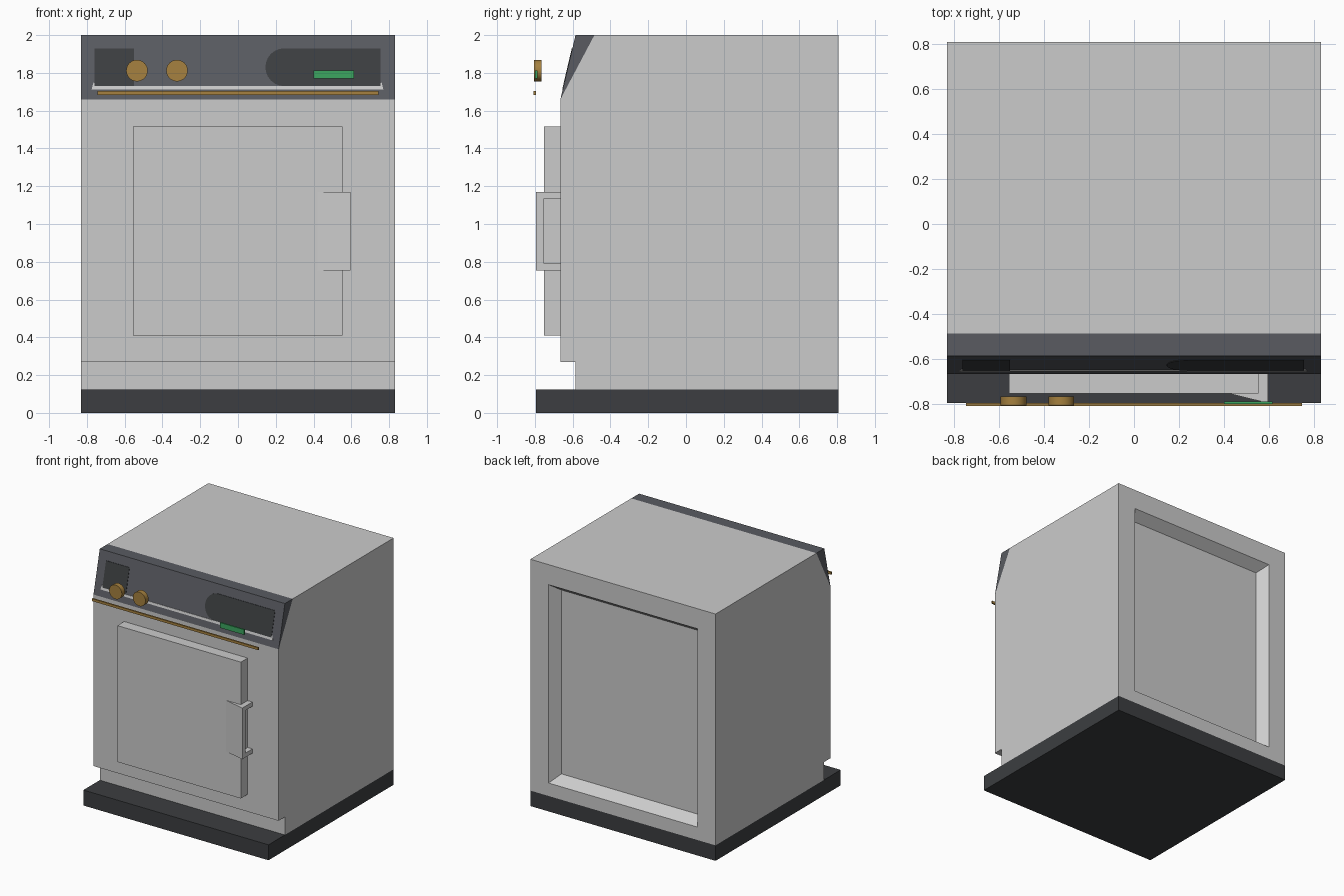
import bpy, bmesh, math
from mathutils import Vector

if "Cube" in bpy.data.objects:
    bpy.data.objects.remove(bpy.data.objects["Cube"])


def material(name, rgb):
    m = bpy.data.materials.new(name)
    m.diffuse_color = (*rgb, 1)
    m.use_nodes = True
    m.node_tree.nodes["Principled BSDF"].inputs["Base Color"].default_value = m.diffuse_color
    return m


DARK = material("charcoal", (0.045, 0.048, 0.052))
SLATE = material("slate", (0.10, 0.105, 0.12))
GOLD = material("brass", (0.38, 0.22, 0.05))
GREEN = material("green", (0.045, 0.38, 0.115))


def finish(name, bm, mat=None):
    bmesh.ops.recalc_face_normals(bm, faces=bm.faces)
    me = bpy.data.meshes.new(name)
    bm.to_mesh(me)
    bm.free()
    ob = bpy.data.objects.new(name, me)
    bpy.context.collection.objects.link(ob)
    if mat:
        me.materials.append(mat)
    return ob


def prism_mesh(points, vec):
    bm = bmesh.new()
    face = bm.faces.new([bm.verts.new(p) for p in points])
    out = bmesh.ops.extrude_face_region(bm, geom=[face], use_keep_orig=True)
    moved = [g for g in out["geom"] if isinstance(g, bmesh.types.BMVert)]
    bmesh.ops.translate(bm, verts=moved, vec=Vector(vec))
    bmesh.ops.recalc_face_normals(bm, faces=bm.faces)
    return bm


def prism(name, points, vec, mat=None):
    return finish(name, prism_mesh(points, vec), mat)


def box(name, x0, x1, y0, y1, z0, z1, mat=None):
    pts = [(x0, y0, z0), (x1, y0, z0), (x1, y1, z0), (x0, y1, z0)]
    return prism(name, pts, (0, 0, z1 - z0), mat)


def on_console(name, outline, mat=None):
    # thin plate lying on the sloping console front
    pts = [(x, -0.668 + (z - 1.66) * 0.08 / 0.34, z) for x, z in outline]
    return prism(name, pts, (0, 0.006, 0), mat)


W, BACK = 0.83, 0.807

# cabinet with toe recess and a sunken back panel
profile = [(BACK, 0.125), (BACK, 2), (-0.485, 2), (-0.665, 1.66),
           (-0.665, 0.27), (-0.585, 0.27), (-0.585, 0.125)]
bm = prism_mesh([(-W, y, z) for y, z in profile], (2 * W, 0, 0))
bm.faces.ensure_lookup_table()
rear = max(bm.faces, key=lambda f: f.calc_center_median().y)
# rim is uneven in z because the plinth sits below the cabinet
bmesh.ops.inset_region(bm, faces=[rear], thickness=0.23, depth=0)
for v in rear.verts:
    if v.co.z < 1:
        v.co.z = 0.23
bmesh.ops.inset_region(bm, faces=[rear], thickness=0.083, depth=0)
for v in rear.verts:
    v.co.y -= 0.082
finish("cabinet", bm)

# plinth
box("plinth", -W, W, -0.795, BACK, 0, 0.125, DARK)

# sloping control console
prism("console", [(-W, -0.485, 2), (-W, -0.585, 2), (-W, -0.665, 1.66)],
      (2 * W, 0, 0), SLATE)
on_console("left_panel", [(-0.76, 1.73), (-0.55, 1.73), (-0.55, 1.93), (-0.76, 1.93)], DARK)
arc = [(0.245 + 0.1 * math.cos(a), 1.83 + 0.1 * math.sin(a))
       for a in (math.pi / 2 + math.pi * i / 12 for i in range(13))]
on_console("display_panel", arc + [(0.755, 1.73), (0.755, 1.93)], DARK)
on_console("console_lip", [(-0.775, 1.712), (0.77, 1.712), (0.76, 1.75),
                           (0.735, 1.73), (-0.735, 1.73), (-0.765, 1.75)])

# knobs, indicator and trim
for side, x in (("left", -0.535), ("right", -0.323)):
    ring = [(x + 0.057 * math.cos(a), -0.805, 1.812 + 0.057 * math.sin(a))
            for a in (math.tau * i / 32 for i in range(32))]
    knob = prism(side + "_knob", ring, (0, 0.04, 0), GOLD)
    bpy.context.view_layer.objects.active = knob
    knob.select_set(True)
    bpy.ops.object.shade_smooth_by_angle()
    knob.select_set(False)
box("indicator", 0.40, 0.615, -0.799, -0.787, 1.77, 1.812, GREEN)
box("trim_bar", -0.745, 0.745, -0.807, -0.795, 1.684, 1.704, GOLD)

# door
box("door", -0.555, 0.552, -0.752, -0.665, 0.41, 1.515)

# handle: angled grip plate on two end brackets
prism("handle_plate", [(0.42, -0.752, 0.755), (0.595, -0.795, 0.755),
                       (0.595, -0.752, 0.755)], (0, 0, 0.415))
for part, z in (("lower", 0.755), ("upper", 1.135)):
    box(part + "_handle_bracket", 0.552, 0.595, -0.752, -0.665, z, z + 0.035)
